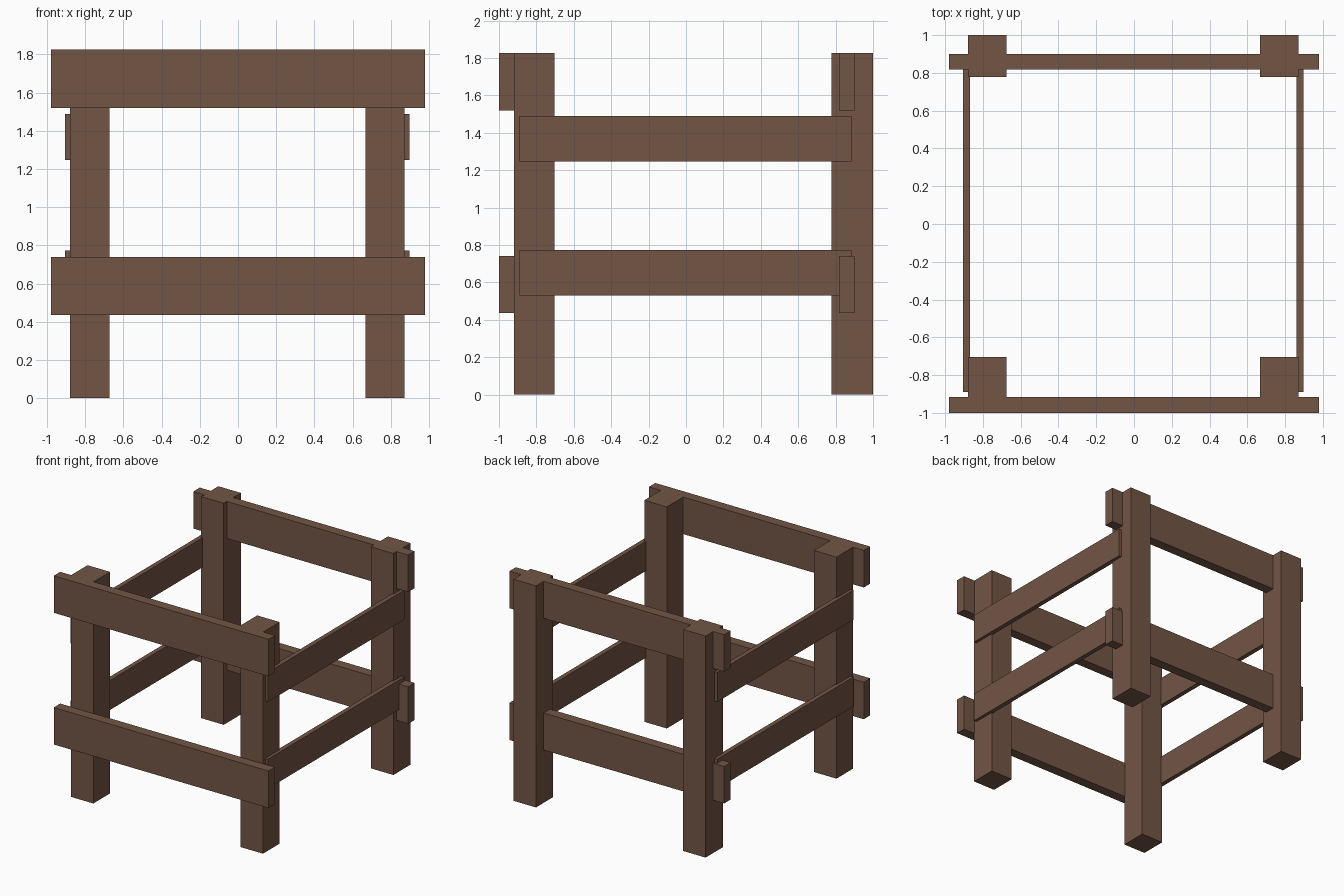
import bpy
from mathutils import Vector

if "Cube" in bpy.data.objects:
    bpy.data.objects.remove(bpy.data.objects["Cube"])

wood = bpy.data.materials.new("brown_wood")
wood.diffuse_color = (0.17, 0.09, 0.06, 1)
wood.use_nodes = True
wood.node_tree.nodes["Principled BSDF"].inputs["Base Color"].default_value = wood.diffuse_color


def box(name, x, y, z):
    """Box spanning the given (min, max) ranges."""
    lo, hi = Vector((x[0], y[0], z[0])), Vector((x[1], y[1], z[1]))
    bpy.ops.mesh.primitive_cube_add(size=1, location=(lo + hi) / 2)
    ob = bpy.context.object
    ob.name = name
    ob.scale = hi - lo
    bpy.ops.object.transform_apply(location=False, rotation=False, scale=True)
    ob.data.materials.append(wood)


# Four square posts
for side, x in (("left", (-0.879, -0.674)), ("right", (0.667, 0.872))):
    box(f"front_{side}_post", x, (-0.92, -0.703), (0, 1.825))
    box(f"back_{side}_post", x, (0.777, 1.0), (0, 1.825))

# Wide front planks on the post faces, and back planks running through the posts
for level, z in (("lower", (0.435, 0.74)), ("upper", (1.52, 1.825))):
    box(f"front_{level}_rail", (-0.979, 0.979), (-1.0, -0.916), z)
    box(f"back_{level}_rail", (-0.979, 0.979), (0.817, 0.901), z)

# Thin side slats let into the outer faces of the posts
for level, z in (("lower", (0.531, 0.774)), ("upper", (1.246, 1.489))):
    box(f"left_{level}_rail", (-0.905, -0.867), (-0.89, 0.885), z)
    box(f"right_{level}_rail", (0.859, 0.897), (-0.89, 0.885), z)
